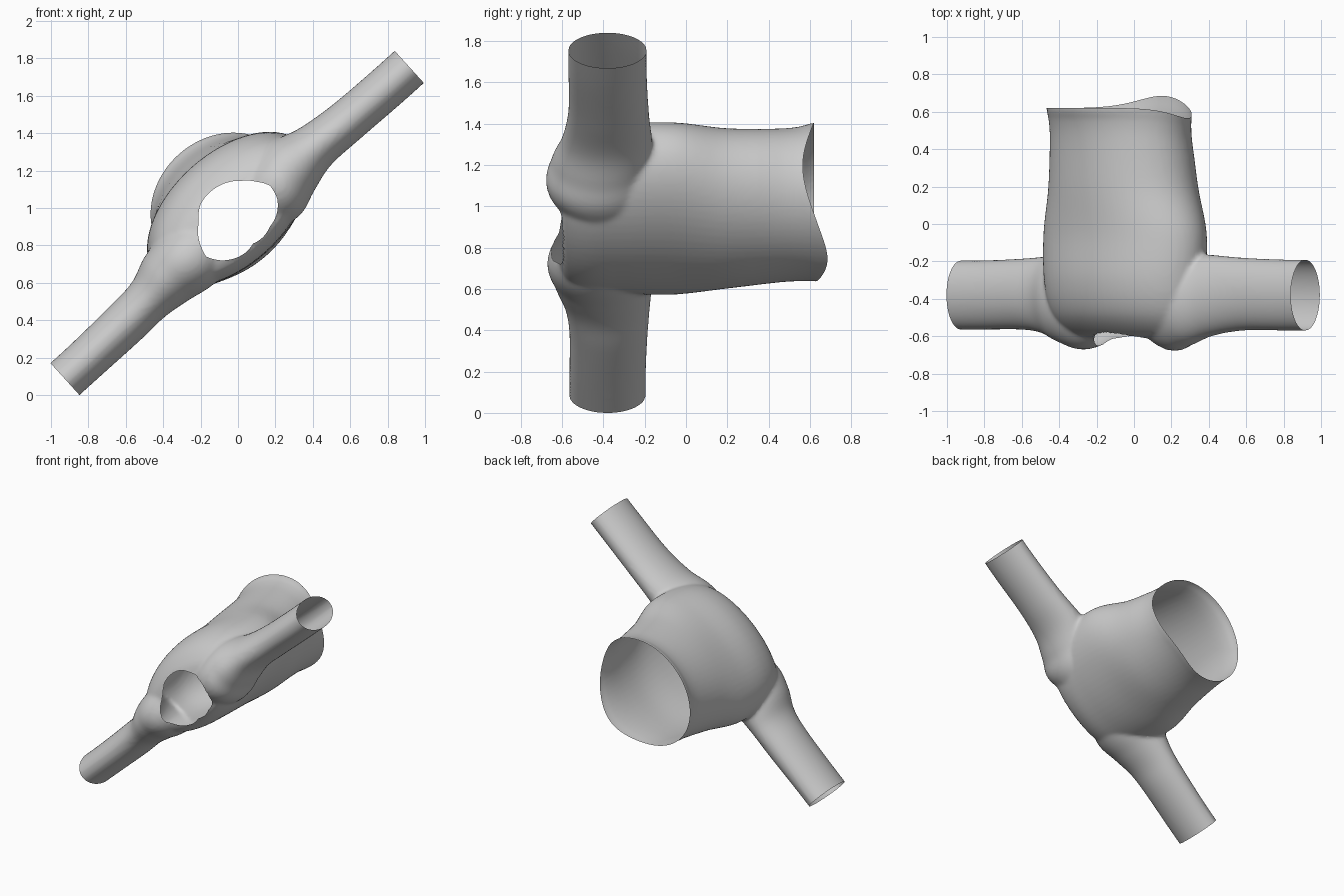
import bpy, bmesh
from math import sin, cos, pi, atan2, hypot, exp, degrees
from mathutils import Vector

if "Cube" in bpy.data.objects:
    bpy.data.objects.remove(bpy.data.objects["Cube"])

AX, AZ = 0.741, 0.672          # diagonal pipe direction in the x/z plane
C = (-0.005, 0.92)             # middle of the junction
HALF = 1.242                   # half length of the pipe run


def pos(s, t, y):
    """s along the pipe, t across it, y depth."""
    return Vector((C[0] + s * AX - t * AZ, y, C[1] + s * AZ + t * AX))


def loft(bm, rings):
    loops = [[bm.verts.new(p) for p in r] for r in rings]
    n = len(loops[0])
    for a, b in zip(loops, loops[1:]):
        for i in range(n):
            bm.faces.new((a[i], a[(i + 1) % n], b[(i + 1) % n], b[i]))
    bm.faces.new(loops[0][::-1])
    bm.faces.new(loops[-1])


def refine(rows, steps=6):
    """Catmull-Rom interpolation between rows of section values."""
    out = []
    for i in range(len(rows) - 1):
        p = [rows[max(0, min(len(rows) - 1, i + k))] for k in (-1, 0, 1, 2)]
        for j in range(steps):
            u = j / steps
            out.append([0.5 * (2 * b + (c - a) * u + (2 * a - 5 * b + 4 * c - d) * u * u
                               + (3 * b - a - 3 * c + d) * u ** 3) for a, b, c, d in zip(*p)])
    return out + [rows[-1]]


N = 64
ANG = [2 * pi * i / N for i in range(N)]
bm = bmesh.new()

# wide body: y, centre s, centre t, radius along s, radius along t
body = [(-0.615, 0.0, 0.01, 0.30, 0.12), (-0.575, 0.0, 0.03, 0.42, 0.20),
        (-0.47, 0.005, 0.06, 0.485, 0.27), (-0.30, 0.012, 0.08, 0.515, 0.30),
        (-0.05, 0.015, 0.08, 0.52, 0.305), (0.2, 0.008, 0.087, 0.455, 0.322),
        (0.45, 0.009, 0.105, 0.42, 0.328), (0.56, 0.01, 0.115, 0.412, 0.34),
        (0.63, 0.012, 0.124, 0.412, 0.358), (0.75, 0.012, 0.124, 0.415, 0.36)]
loft(bm, [[pos(cs + a * cos(k), ct + b * sin(k), y) for k in ANG]
          for y, cs, ct, a, b in refine(body)])

# diagonal pipe: s, centre t, half width, front y, back y
pipe = [(-1.34, 0, 0.116, -0.565, -0.195), (-1.1, 0, 0.116, -0.565, -0.195),
        (-0.8, 0.005, 0.122, -0.565, -0.185), (-0.63, 0.015, 0.127, -0.585, -0.175),
        (-0.48, 0.035, 0.165, -0.635, -0.165), (-0.30, 0.03, 0.19, -0.67, -0.165),
        (0, 0.02, 0.18, -0.58, -0.165),
        (0.27, 0.0, 0.195, -0.675, -0.165), (0.42, 0.025, 0.175, -0.65, -0.165),
        (0.58, 0.022, 0.13, -0.60, -0.165), (0.8, 0.008, 0.117, -0.57, -0.18),
        (1.1, 0, 0.116, -0.57, -0.19), (1.34, 0, 0.116, -0.57, -0.19)]
loft(bm, [[pos(s, ct + h * cos(k), (f + b) / 2 + (b - f) / 2 * sin(k)) for k in ANG]
          for s, ct, h, f, b in refine(pipe)])
bmesh.ops.recalc_face_normals(bm, faces=bm.faces)
me = bpy.data.meshes.new("pipe_junction")
bm.to_mesh(me)
bm.free()
ob = bpy.data.objects.new("pipe_junction", me)
bpy.context.collection.objects.link(ob)

# fuse both parts into one skin and soften the joins
m = ob.modifiers.new("fuse", 'REMESH')
m.mode = 'VOXEL'
m.voxel_size = 0.014
m = ob.modifiers.new("soften", 'SMOOTH')
m.iterations = 5
dg = bpy.context.evaluated_depsgraph_get()
fused = bpy.data.meshes.new_from_object(ob.evaluated_get(dg))
ob.modifiers.clear()
ob.data = fused

bm = bmesh.new()
bm.from_mesh(fused)

# open the pipe ends and the back
axis = Vector((AX, 0, AZ))
for co, no in ((pos(HALF, 0, 0), axis), (pos(-HALF, 0, 0), -axis),
               (Vector((0, 0.63, 0)), Vector((0, 1, 0)))):
    bmesh.ops.bisect_plane(bm, geom=bm.verts[:] + bm.edges[:] + bm.faces[:],
                           plane_co=co, plane_no=no, clear_outer=True)

# wavy back rim
for v in bm.verts:
    if v.co.y > 0.35:
        a = degrees(atan2(v.co.z - 1.02, v.co.x + 0.08))
        rim = 0.62 + 0.065 * exp(-((a + 50) / 35) ** 2) - 0.055 * exp(-((a - 25) / 30) ** 2)
        v.co.y = 0.35 + (v.co.y - 0.35) * (rim - 0.35) / 0.28

# front hole: outline in x/z around its centre
HZ = 0.93
outline = [(0.02, 1.145), (0.1, 1.14), (0.17, 1.12), (0.21, 1.05), (0.21, 0.98), (0.17, 0.9),
           (0.08, 0.81), (-0.02, 0.73), (-0.09, 0.72), (-0.17, 0.74), (-0.2, 0.8),
           (-0.21, 0.92), (-0.2, 1.02), (-0.13, 1.1), (-0.06, 1.135)]
polar = sorted((atan2(z - HZ, x), hypot(x, z - HZ)) for x, z in outline)
polar = [(polar[-1][0] - 2 * pi, polar[-1][1])] + polar + [(polar[0][0] + 2 * pi, polar[0][1])]


def hole_radius(a):
    for (a0, r0), (a1, r1) in zip(polar, polar[1:]):
        if a0 <= a <= a1:
            return r0 + (r1 - r0) * (a - a0) / (a1 - a0)


def polar_of(p):
    return atan2(p.z - HZ, p.x), hypot(p.x, p.z - HZ)


inside = []
for f in bm.faces:
    c = f.calc_center_median()
    a, r = polar_of(c)
    if c.y < -0.4 and r < hole_radius(a):
        inside.append(f)
bmesh.ops.delete(bm, geom=inside, context='FACES')
for v in bm.verts:
    a, r = polar_of(v.co)
    if v.is_boundary and v.co.y < -0.3 and r < 0.4:
        R = hole_radius(a)
        v.co.x, v.co.z = R * cos(a), HZ + R * sin(a)

for f in bm.faces:
    f.smooth = True
bm.to_mesh(fused)
bm.free()

# stand on the ground
low = min(v.co.z for v in fused.vertices)
for v in fused.vertices:
    v.co.z -= low
